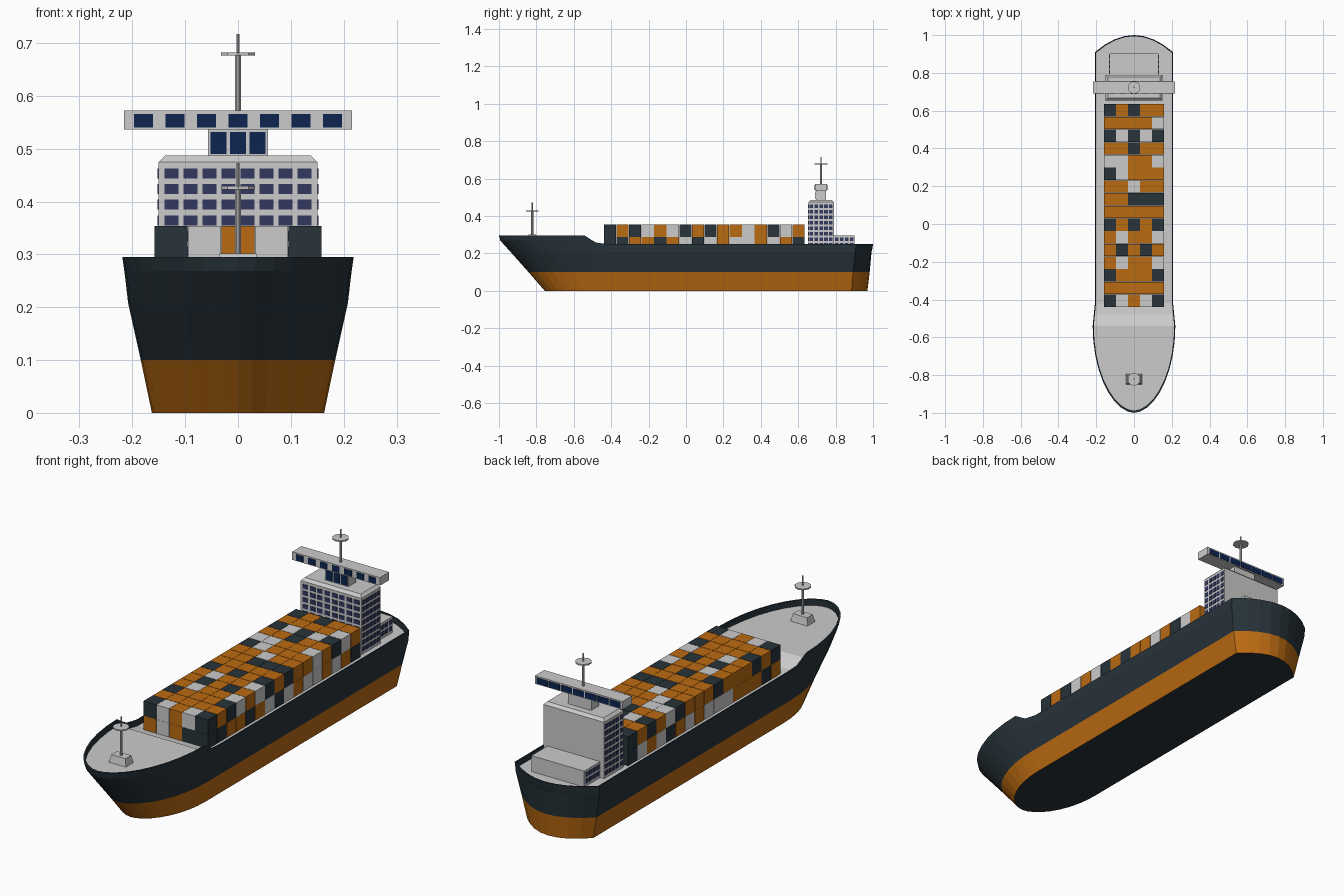
import bpy, bmesh, math, random
from mathutils import Matrix, Vector

if "Cube" in bpy.data.objects:
    bpy.data.objects.remove(bpy.data.objects["Cube"])

random.seed(4)


def material(name, rgb):
    m = bpy.data.materials.new(name)
    m.diffuse_color = (*rgb, 1)
    m.use_nodes = True
    m.node_tree.nodes["Principled BSDF"].inputs["Base Color"].default_value = m.diffuse_color
    return m


ORANGE = material("orange", (0.50, 0.145, 0.006))
DARK = material("dark slate", (0.020, 0.033, 0.042))
GREY = material("light grey", (0.60, 0.60, 0.60))
CABIN_GLASS = material("cabin window blue", (0.032, 0.038, 0.115))
BRIDGE_GLASS = material("bridge window navy", (0.004, 0.017, 0.080))


def finish(name, bm, mats):
    bmesh.ops.recalc_face_normals(bm, faces=bm.faces)
    me = bpy.data.meshes.new(name)
    bm.to_mesh(me)
    bm.free()
    for m in mats:
        me.materials.append(m)
    ob = bpy.data.objects.new(name, me)
    bpy.context.collection.objects.link(ob)
    return ob


def add_box(bm, x0, x1, y0, y1, z0, z1, inset=0.0, idx=0):
    """Box whose top can be inset to make a chamfer or a frustum."""
    lo = [bm.verts.new((x, y, z0)) for x, y in ((x0, y0), (x1, y0), (x1, y1), (x0, y1))]
    a, b, c, d = x0 + inset, x1 - inset, y0 + inset, y1 - inset
    hi = [bm.verts.new((x, y, z1)) for x, y in ((a, c), (b, c), (b, d), (a, d))]
    faces = [bm.faces.new(lo[::-1]), bm.faces.new(hi)]
    for i in range(4):
        j = (i + 1) % 4
        faces.append(bm.faces.new((lo[i], lo[j], hi[j], hi[i])))
    for f in faces:
        f.material_index = idx


def boxes(name, specs, mat):
    bm = bmesh.new()
    for s in specs:
        add_box(bm, *s)
    return finish(name, bm, [mat])


# ---- Hull: half outlines lofted from keel to deck, then mirrored ----
DROP = [(0.25, 0.275), (0.5, 0.258), (1.0, 0.25)]    # rail height behind the forecastle
BOW = 9


def outline(tip, shoulder, w_bow, w_mid, corner, end):
    pts = []
    for i in range(BOW + 1):
        t = math.pi / 2 * i / BOW
        pts.append((w_bow * math.sin(t) ** 1.08, shoulder - (shoulder - tip) * math.cos(t), 0.295))
    for f, z in DROP:
        pts.append((w_bow + (w_mid - w_bow) * f, shoulder + (-0.42 - shoulder) * f, z))
    for f in (1, 0.75, 0.5, 0.25, 0):
        pts.append((w_mid * f, corner + (end - corner) * (1 - f * f), 0.25))
    return pts


def flat(pts, z):
    return [(x, y, z) for x, y, _ in pts]


def lower(pts, dz):
    return [(x, y, z - dz) for x, y, z in pts]


BULWARK = 0.026
keel = flat(outline(-0.755, -0.46, 0.163, 0.163, 0.885, 0.970), 0)
water = flat(outline(-0.842, -0.48, 0.184, 0.184, 0.893, 0.982), 0.1)
flare = flat(outline(-0.938, -0.52, 0.208, 0.206, 0.905, 0.992), 0.208)
edge = lower(outline(-0.993, -0.54, 0.215, 0.206, 0.907, 0.996), BULWARK)
rail = outline(-1.0, -0.54, 0.219, 0.207, 0.91, 1.0)
inner = outline(-0.988, -0.54, 0.213, 0.201, 0.906, 0.994)
deck = lower(inner, BULWARK)


def centre(pts):
    return [(0, y, z) for _, y, z in pts]


rings = [centre(keel), keel, water, flare, edge, rail, inner, deck, centre(deck)]
bm = bmesh.new()
grid = [[bm.verts.new(p) for p in r] for r in rings]
for r in range(len(rings) - 1):
    for i in range(len(keel) - 1):
        f = bm.faces.new((grid[r][i], grid[r][i + 1], grid[r + 1][i + 1], grid[r + 1][i]))
        f.material_index = {1: 1, 7: 2}.get(r, 0)     # orange below waterline, grey deck
geom = bm.verts[:] + bm.edges[:] + bm.faces[:]
dup = bmesh.ops.duplicate(bm, geom=geom)["geom"]
bmesh.ops.scale(bm, vec=(-1, 1, 1), verts=[v for v in dup if isinstance(v, bmesh.types.BMVert)])
bmesh.ops.remove_doubles(bm, verts=bm.verts, dist=1e-5)
finish("hull", bm, [DARK, ORANGE, GREY])

# ---- Containers: 16 rows, 5 across, 2 high; top tier colours from bow to stern ----
TOP = ("DGOGD OOOOO DOOOD OGOOG ODODO OGOOG DODOD OOOOO "
       "OODDD OOGOO DGOOO GGOOG OODOO DGDGD OOOOG DODOO").split()
SIDE = "DDOODOGDGOGGOGOD"                              # lower tier, starboard side
bm = bmesh.new()
PY, PX, Z0 = 0.0672, 0.0636, 0.224
for r in range(16):
    for c in range(5):
        low = SIDE[r] if c == 4 else random.choice("OOGD")
        for tier, col in enumerate((low, TOP[r][c])):
            x, y, z = -0.159 + c * PX, -0.44 + r * PY, Z0 + tier * 0.065
            add_box(bm, x + 0.0005, x + PX - 0.0005, y + 0.001, y + PY - 0.001,
                    z, z + 0.0645, 0, "ODG".index(col))
finish("containers", bm, [ORANGE, DARK, GREY])

# ---- Deckhouse, stern cabin and bridge ----
HY0, HY1 = 0.655, 0.79
boxes("deckhouse", [(-0.15, 0.15, HY0, HY1, 0.222, 0.475),
                    (-0.15, 0.15, HY0, HY1, 0.475, 0.487, 0.012)], GREY)
boxes("stern_cabin", [(-0.13, 0.13, HY1, 0.902, 0.222, 0.295)], GREY)
boxes("bridge_neck", [(-0.057, 0.057, 0.695, 0.748, 0.486, 0.537)], GREY)
boxes("bridge", [(-0.216, 0.216, 0.69, 0.755, 0.536, 0.572)], GREY)

# ---- Windows: thin plates ----
T = 0.002


def front_windows(y, xs, zs, w, h):
    return [(x - w / 2, x + w / 2, y - T, y + T, z - h / 2, z + h / 2) for x in xs for z in zs]


def side_windows(x, ys, zs, w, h):
    return [(s * x - T, s * x + T, y - w / 2, y + w / 2, z - h / 2, z + h / 2)
            for s in (-1, 1) for y in ys for z in zs]


levels = [0.453 - 0.0295 * i for i in range(8)]
boxes("deckhouse_front_windows",
      front_windows(HY0, [(i - 3.5) * 0.036 for i in range(8)], levels, 0.026, 0.019), CABIN_GLASS)
boxes("deckhouse_side_windows",
      side_windows(0.15, [0.7225 + (i - 2) * 0.026 for i in range(5)], levels, 0.019, 0.019), CABIN_GLASS)
boxes("stern_cabin_windows",
      side_windows(0.13, [0.846 + (i - 1.5) * 0.026 for i in range(4)], (0.275, 0.246), 0.019, 0.019),
      CABIN_GLASS)
boxes("neck_windows",
      front_windows(0.695, (-0.037, 0, 0.037), (0.511,), 0.031, 0.042), BRIDGE_GLASS)
boxes("bridge_front_windows",
      front_windows(0.69, [(i - 3) * 0.0597 for i in range(7)], (0.553,), 0.036, 0.026), BRIDGE_GLASS)
boxes("bridge_back_windows",
      front_windows(0.755, [(i - 3) * 0.0597 for i in range(7)], (0.553,), 0.054, 0.026), BRIDGE_GLASS)


# ---- Masts: stepped pole with a radar disc ----
def mast(name, y, z0, z_disc, z1):
    bm = bmesh.new()
    for r, a, b in ((0.0055, z0, z_disc), (0.0032, z_disc, z1), (0.034, z_disc - 0.003, z_disc + 0.003)):
        bmesh.ops.create_cone(bm, cap_ends=True, segments=10, radius1=r, radius2=r, depth=b - a,
                              matrix=Matrix.Translation(Vector((0, y, (a + b) / 2))))
    finish(name, bm, [GREY])


mast("bridge_mast", 0.722, 0.57, 0.679, 0.717)
mast("bow_mast", -0.822, 0.295, 0.426, 0.473)
boxes("bow_mast_base", [(-0.042, 0.042, -0.849, -0.795, 0.268, 0.302, 0.007)], GREY)
